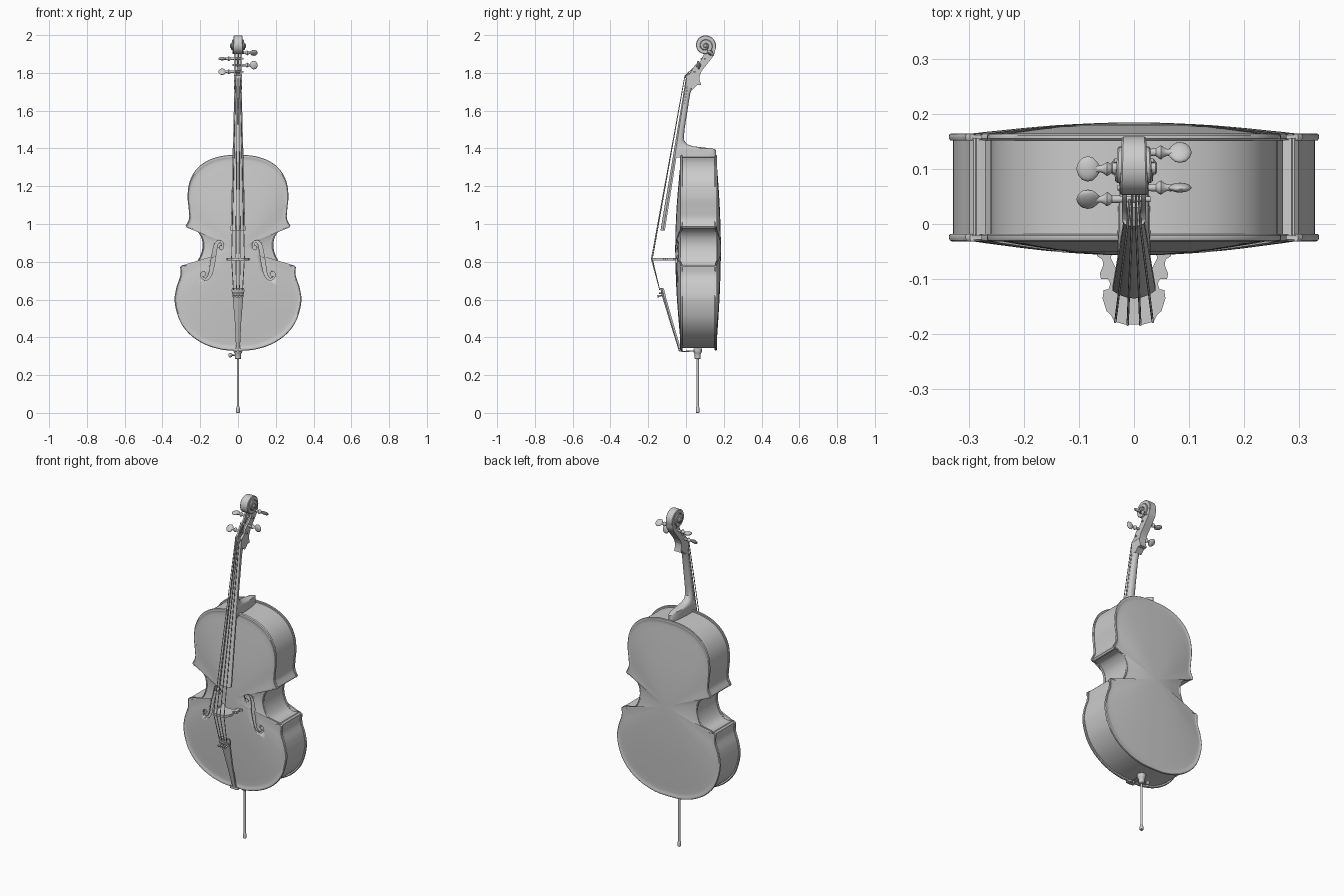
import bpy, bmesh, math
from mathutils import Vector, Matrix

if "Cube" in bpy.data.objects:
    bpy.data.objects.remove(bpy.data.objects["Cube"])

def loft(name, rings, closed=True, angle=35):
    """Skin closed rings of equal length, capping both ends."""
    bm = bmesh.new()
    vs = [[bm.verts.new(p) for p in r] for r in rings]
    n = len(rings[0])
    for a, b in zip(vs, vs[1:]):
        for i in range(n):
            bm.faces.new((a[i], a[(i + 1) % n], b[(i + 1) % n], b[i]))
    if closed:
        bm.faces.new(vs[0])
        bm.faces.new(vs[-1])
    else:
        for i in range(n):
            bm.faces.new((vs[-1][i], vs[-1][(i + 1) % n], vs[0][(i + 1) % n], vs[0][i]))
    bmesh.ops.recalc_face_normals(bm, faces=bm.faces)
    me = bpy.data.meshes.new(name)
    bm.to_mesh(me)
    bm.free()
    me.shade_smooth()
    me.set_sharp_from_angle(angle=math.radians(angle))
    ob = bpy.data.objects.new(name, me)
    bpy.context.collection.objects.link(ob)
    return ob

def spline(pts, n):
    """Catmull-Rom through points of any dimension."""
    P = [Vector(p) for p in pts]
    P = [2 * P[0] - P[1]] + P + [2 * P[-1] - P[-2]]
    out = []
    for a, b, c, d in zip(P, P[1:], P[2:], P[3:]):
        for k in range(n):
            t = k / n
            out.append(0.5 * (2 * b + (c - a) * t + (2 * a - 5 * b + 4 * c - d) * t * t
                              + (3 * b - a - 3 * c + d) * t ** 3))
    return out + [P[-2]]

def lathe(name, profile, loc, axis, n=20, flat=1.0, spin=0.0):
    """Turn (radius, height) pairs about an axis; flat squashes one side."""
    rot = Vector((0, 0, 1)).rotation_difference(Vector(axis)).to_matrix() @ Matrix.Rotation(spin, 3, 'Z')
    ang = [2 * math.pi * i / n for i in range(n)]
    return loft(name, [[Vector(loc) + rot @ Vector((r * math.cos(a), r * flat * math.sin(a), h)) for a in ang]
                       for r, h in profile])

def slab(name, poly, x0, x1):
    """Extrude a (y, z) polygon across x."""
    return loft(name, [[(x, y, z) for y, z in poly] for x in (x0, x1)])

def tube(name, pts, r):
    cu = bpy.data.curves.new(name, 'CURVE')
    cu.dimensions = '3D'
    cu.bevel_depth, cu.bevel_resolution, cu.use_fill_caps = r, 2, True
    sp = cu.splines.new('POLY')
    sp.points.add(len(pts) - 1)
    for p, c in zip(sp.points, pts):
        p.co = (*c, 1)
    ob = bpy.data.objects.new(name, cu)
    bpy.context.collection.objects.link(ob)

# Body outline: lower bout, waist, upper bout, then mirrored
lower = [(0, .33), (.08, .334), (.17, .36), (.25, .411), (.307, .485), (.335, .585), (.327, .66), (.306, .725), (.306, .772)]
waist = [(.298, .78), (.262, .776), (.226, .792), (.2, .832), (.187, .885), (.197, .935), (.228, .97), (.27, .981)]
upper = [(.277, .99), (.259, 1.03), (.261, 1.08), (.267, 1.15), (.256, 1.225), (.22, 1.29), (.16, 1.336), (.08, 1.361), (0, 1.366)]
half = [p for seg in (lower, waist, upper) for p in spline(seg, 6)]
outline = [(p.x, p.y) for p in half] + [(-p.x, p.y) for p in half[-2:0:-1]]

def ring(s, y, cz=.87):
    return [(x * s, y, cz + (z - cz) * s) for x, z in outline]

# Arched plates: rounded rim, shallow gutter, then dome
arch = [(.02, .03), (.12, .0295), (.22, .028), (.32, .026), (.42, .0235), (.52, .020), (.62, .016), (.72, .0115),
        (.8, .008), (.88, .004), (.94, .001), (.96, .001), (.972, .003), (.985, .0045), (.995, .003), (1, -.001)]
def plate(name, y, sign, rise):
    top = [ring(s, y + sign * h * rise) for s, h in arch]
    under = [ring(s, y + sign * (h * rise - .009)) for s, h in arch[:11]]
    return loft(name, top + [ring(1, y - sign * .006), ring(.993, y - sign * .009)] + under[::-1])
front = plate("front_plate", -.027, -1, 1.0)
plate("back_plate", .161, 1, .78)

# Ribs: hollow wall between the plates
loft("ribs", [ring(.977, -.021), ring(.977, .156), ring(.96, .156), ring(.96, -.021)], closed=False)

# F-holes cut through the front plate
f_path = spline([(.083, .872, .004), (.08, .892, .004), (.094, .908, .005), (.115, .893, .008), (.127, .84, .010),
                 (.135, .79, .010), (.147, .733, .008), (.168, .708, .005), (.19, .718, .004), (.191, .738, .004)], 5)
for side, sx in (("right", 1), ("left", -1)):
    L, R = [], []
    for i, p in enumerate(f_path):
        d = f_path[min(i + 1, len(f_path) - 1)] - f_path[max(i - 1, 0)]
        nrm = Vector((-d.y, d.x)).normalized() * p.z
        L.append((sx * (p.x + nrm.x), p.y + nrm.y))
        R.append((sx * (p.x - nrm.x), p.y - nrm.y))
    cuts = [loft("f_hole_cutter_" + side, [[(x, y, z) for x, z in L + R[::-1]] for y in (-.1, 0)])]
    for x, z, r in ((.089, .874, .010), (.184, .736, .012)):
        cuts.append(lathe("f_hole_eye_cutter_" + side, [(r, 0), (r, .1)], (sx * x, -.1, z), (0, 1, 0)))
    for c in cuts:
        c.hide_render = True
        c.hide_viewport = True
        m = front.modifiers.new("f_hole", 'BOOLEAN')
        m.operation, m.solver, m.object = 'DIFFERENCE', 'EXACT', c

# Fingerboard and tailpiece: arched front, flat back
def bar(name, secs):
    rings = []
    for y, z, w, bulge, th in secs:
        r = [(w * k / 6, y + bulge * (k / 6) ** 2, z) for k in range(-6, 7)]
        rings.append(r + [(w, y + bulge + th, z), (-w, y + bulge + th, z)])
    loft(name, rings)
bar("fingerboard", [(-.135, .966, .039, .014, .009), (-.067, 1.37, .028, .010, .009), (0, 1.775, .018, .005, .009)])
bar("nut", [(-.005, 1.772, .018, .004, .018), (-.004, 1.786, .018, .004, .018)])
bar("tailpiece", [(-.137, .662, .032, .009, .008), (-.134, .648, .034, .01, .01), (-.126, .615, .028, .009, .01),
                  (-.085, .48, .017, .006, .01), (-.04, .335, .010, .004, .01)])
bar("tailpiece_fret", [(-.142, .63, .031, .009, .006), (-.143, .638, .032, .009, .006)])
bar("saddle", [(-.04, .327, .025, .003, .022), (-.04, .34, .025, .003, .018)])

# Neck and heel: D-shaped slices
secs = []
for z, back, w in ((1.352, .16, .030), (1.392, .158, .028), (1.4, .14, .028), (1.405, .09, .027), (1.411, .04, .026),
                   (1.422, .006, .025), (1.445, -.012, .024), (1.5, -.008, .023), (1.6, .008, .021),
                   (1.69, .022, .019), (1.72, .034, .019), (1.745, .055, .019)):
    f = -.166 * (1.78 - z) + .017
    secs.append([(w * math.cos(math.pi * k / 14), f + (back - f) * max(0, math.sin(math.pi * k / 14)) ** .7, z)
                 for k in range(15)])
loft("neck", secs)

# Pegbox: solid throat, two cheeks and a floor
slab("pegbox_throat", [(.003, 1.785), (.03, 1.798), (.074, 1.79), (.07, 1.77), (.08, 1.737), (.06, 1.736), (.035, 1.712), (.005, 1.73)], -.021, .021)
inner = spline([(.003, 1.783), (.025, 1.803), (.045, 1.838), (.077, 1.864), (.095, 1.9)], 4)
outer = spline([(.157, 1.94), (.15, 1.9), (.125, 1.863), (.087, 1.815), (.073, 1.785)], 4)
cheek = [(p.x, p.y) for p in inner + outer]
for side, sx in (("right", 1), ("left", -1)):
    slab("pegbox_cheek_" + side, cheek, sx * .013, sx * .022)
slab("pegbox_floor", [(p.x, p.y) for p in outer] + [(p.x - .012, p.y + .006) for p in outer[::-1]], -.02, .02)

# Scroll: spiral band that widens toward the eye
cy, cz = .102, 1.944
rings = []
for i in range(73):
    t = i / 72
    a = -.5 + t * 2.2 * 2 * math.pi
    R = .058 - .006 * min(1, t * 4) - .038 * max(0, t - .2) / .8
    r, w = max(R - .02, .001), .021 + .018 * t
    k = R - .003
    rings.append([(x, cy + q * math.cos(a), cz + q * math.sin(a)) for x, q in
                  ((-w, r), (-w, k), (-w + .003, R), (w - .003, R), (w, k), (w, r))])
loft("scroll", rings)
lathe("scroll_core", [(.044, -.018), (.044, .018)], (0, cy, cz), (1, 0, 0), 32)
lathe("scroll_eye", [(.008, -.042), (.012, -.039), (.012, .039), (.008, .042)], (0, cy, cz), (1, 0, 0))

# Tuning pegs
pegs = [(-1, .045, 1.806, .8), (1, .066, 1.841, .1), (-1, .1, 1.875, 1.5), (1, .13, 1.906, .9)]
for i, (sx, y, z, spin) in enumerate(pegs):
    lathe(f"peg_shaft_{i+1}", [(.005, -.03), (.006, .02), (.007, .04), (.011, .045), (.013, .049), (.009, .054), (.006, .06), (.007, .068)],
          (0, y, z), (sx, 0, 0))
    lathe(f"peg_head_{i+1}", [(.005, .062), (.013, .067), (.021, .075), (.023, .084), (.020, .094), (.012, .101), (.003, .104)],
          (0, y, z), (sx, 0, 0), flat=.38, spin=spin)

# Bridge: flat shaped board standing on two feet
bh = [(.018, -.182), (.036, -.177), (.042, -.165), (.05, -.158), (.057, -.135), (.055, -.12), (.046, -.118), (.043, -.108),
      (.047, -.1), (.06, -.1), (.062, -.09), (.056, -.075), (.057, -.065), (.067, -.058), (.067, -.05), (.04, -.05),
      (.042, -.062), (.034, -.078), (.018, -.086)]
bridge = bh + [(-x, y) for x, y in bh[::-1]]
loft("bridge", [[(x, y, z) for x, y in bridge] for z in (.808, .821)], angle=30)

# Strings from peg over nut and bridge to the tailpiece, with fine tuners
for i, k in enumerate((-1, -.34, .34, 1)):
    _, py, pz, _ = pegs[(0, 2, 3, 1)[i]]
    by = -.184 + .006 * k * k
    tube(f"string_{i+1}", [(k * .008, py, pz + .006), (k * .012, -.006, 1.784), (k * .034, by, .815), (k * .024, -.139, .65)], .0021)
    lathe(f"fine_tuner_{i+1}", [(.004, 0), (.004, .016), (.006, .017), (.006, .024)],
          (k * .022, -.128, .622), (0, -1, -.25), 12)

# Tail cord wrapping to the endpin
for side, sx in (("right", 1), ("left", -1)):
    tube("tail_cord_" + side, [(sx * .006, -.034, .345), (sx * .008, -.036, .326), (sx * .01, 0, .326), (sx * .013, .06, .328)], .003)

# Endpin: collar, rod, rubber tip and thumb screw
lathe("endpin_collar", [(.013, .284), (.016, .288), (.016, .312), (.02, .318), (.023, .326), (.023, .34)], (0, .062, 0), (0, 0, 1), 24)
lathe("endpin_rod", [(.0065, .02), (.0065, .3)], (0, .062, 0), (0, 0, 1))
lathe("endpin_tip", [(.007, 0), (.010, .003), (.010, .018), (.008, .03), (.006, .034)], (0, .062, 0), (0, 0, 1))
lathe("thumb_screw", [(.004, .01), (.004, .03), (.009, .032), (.012, .038), (.012, .044), (.008, .05)],
      (0, .062, .306), (-1, 0, 0), 16)
